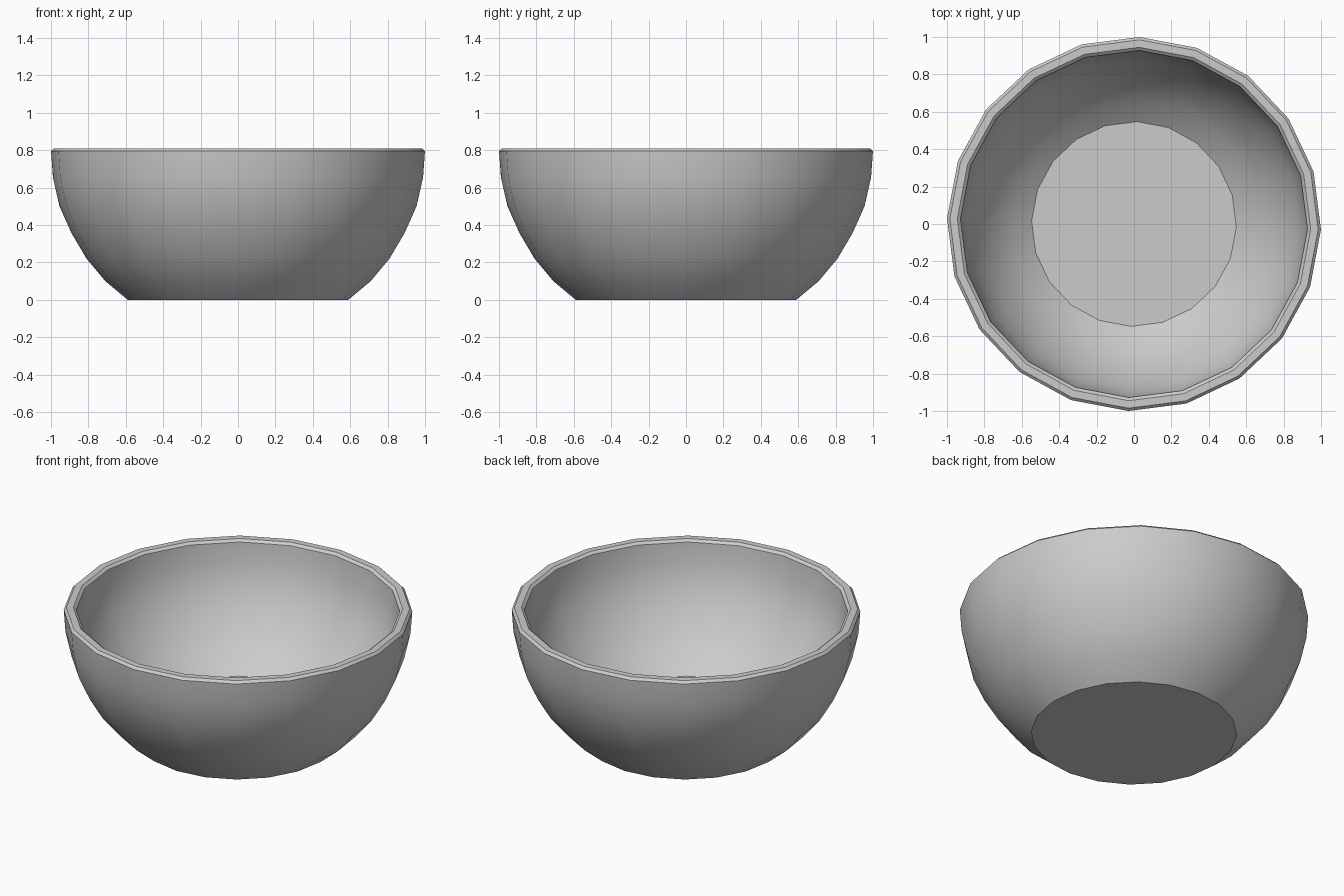
import bpy, bmesh, math

if "Cube" in bpy.data.objects:
    bpy.data.objects.remove(bpy.data.objects["Cube"])

SIDES = 20
TURN = math.radians(-1.7)

# Outer wall profile (radius, height), bottom to top
outer = [(0.59, 0.0), (0.71, 0.10), (0.81, 0.22), (0.89, 0.355),
         (0.955, 0.50), (0.99, 0.655), (1.0, 0.795)]
# Softened rim
rim = [(0.985, 0.81), (0.945, 0.81)]
# Inner wall: the outer wall drawn in, with a thicker floor
inner = [(r * 0.928, 0.8 - (0.8 - z) * 0.845) for r, z in reversed(outer)]

bm = bmesh.new()
rings = []
for r, z in outer + rim + inner:
    rings.append([bm.verts.new((r * math.cos(TURN + i * math.tau / SIDES),
                                r * math.sin(TURN + i * math.tau / SIDES), z))
                  for i in range(SIDES)])
for a, b in zip(rings, rings[1:]):
    for i in range(SIDES):
        j = (i + 1) % SIDES
        bm.faces.new((a[i], a[j], b[j], b[i]))
# Base and inside floor
bm.faces.new(list(reversed(rings[0])))
bm.faces.new(rings[-1])
bmesh.ops.recalc_face_normals(bm, faces=bm.faces)

mesh = bpy.data.meshes.new("bowl")
bm.to_mesh(mesh)
bm.free()
bowl = bpy.data.objects.new("bowl", mesh)
bpy.context.collection.objects.link(bowl)

# Smooth walls, crisp rim and base
bpy.context.view_layer.objects.active = bowl
bowl.select_set(True)
bpy.ops.object.shade_smooth_by_angle(angle=math.radians(30))
